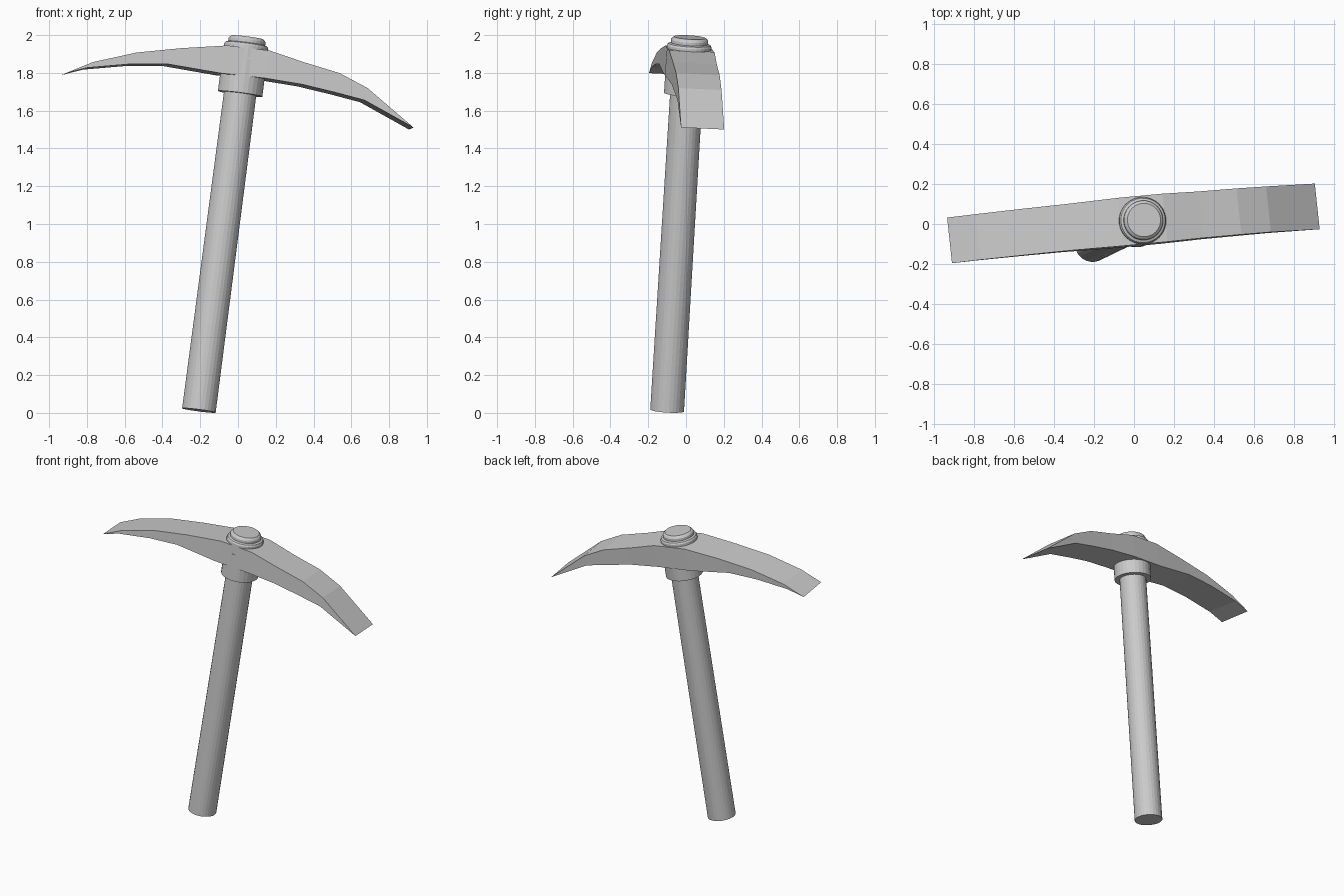
import bpy, bmesh, math
from mathutils import Vector, Matrix

if "Cube" in bpy.data.objects:
    bpy.data.objects.remove(bpy.data.objects["Cube"])

# Tilted frame: axis runs up the handle, across is the width of the head
TOP = Vector((0.05, 0.02, 1.988))
BOTTOM = Vector((-0.207, -0.10, 0.013))
axis = (TOP - BOTTOM).normalized()
across = Vector((-0.1, 1, 0))
across = (across - axis * across.dot(axis)).normalized()
along = across.cross(axis).normalized()
FRAME = Matrix((along, across, axis)).transposed().to_4x4()
FRAME.translation = TOP
LENGTH = (TOP - BOTTOM).length


def finish(bm, name):
    bmesh.ops.recalc_face_normals(bm, faces=bm.faces[:])
    mesh = bpy.data.meshes.new(name)
    bm.to_mesh(mesh)
    bm.free()
    obj = bpy.data.objects.new(name, mesh)
    bpy.context.collection.objects.link(obj)
    return obj


def turned(name, profile, sides=28):
    """Closed solid of revolution about the handle axis; profile = (radius, height)."""
    bm = bmesh.new()
    rings = []
    for r, h in profile:
        rings.append([bm.verts.new(FRAME @ Vector((r * math.cos(a), r * math.sin(a), h)))
                      for a in (2 * math.pi * i / sides for i in range(sides))])
    for a, b in zip(rings, rings[1:]):
        for i in range(sides):
            j = (i + 1) % sides
            bm.faces.new((a[i], a[j], b[j], b[i]))
    bm.faces.new(rings[0])
    bm.faces.new(rings[-1])
    return finish(bm, name)


# Handle, collar under the head, stepped cap on top
turned("handle", [(0.09, -LENGTH), (0.086, -0.06)])
turned("collar", [(0.119, -0.302), (0.119, -0.12)])
turned("cap", [(0.118, -0.11), (0.118, -0.047), (0.112, -0.037), (0.099, -0.032),
               (0.099, -0.016), (0.094, -0.008), (0.084, 0.0)])

# Head: cross-sections from the left tip to the right tip,
# (top x, top z, bottom x, bottom z, half width) as seen on the front face
sections = [
    (-0.770, 1.857, -0.797, 1.828, 0.115),
    (-0.537, 1.908, -0.574, 1.847, 0.116),
    (-0.300, 1.931, -0.373, 1.847, 0.117),
    (-0.056, 1.945, -0.097, 1.799, 0.121),
    (0.167, 1.918, 0.140, 1.772, 0.121),
    (0.347, 1.857, 0.336, 1.740, 0.117),
    (0.537, 1.799, 0.510, 1.698, 0.116),
    (0.685, 1.720, 0.669, 1.656, 0.115),
]
bm = bmesh.new()


def pair(x, z, half):
    """Front and back vertex of one edge running across the head."""
    x, z = x - 0.0115, z - 0.0055
    mid = Vector((x, -0.077 + 0.1 * x + 0.0487 * z, z))
    return [bm.verts.new(mid + across * s * half) for s in (-1, 1)]


tip_l = pair(-0.912, 1.799, 0.115)
tip_r = pair(0.929, 1.511, 0.115)
tops = [tip_l] + [pair(tx, tz, h) for tx, tz, _, _, h in sections] + [tip_r]
bots = [tip_l] + [pair(bx, bz, h) for _, _, bx, bz, h in sections] + [tip_r]
for i in range(len(tops) - 1):
    t0, t1, b0, b1 = tops[i], tops[i + 1], bots[i], bots[i + 1]
    bm.faces.new((t0[0], t1[0], t1[1], t0[1]))
    bm.faces.new((b0[0], b0[1], b1[1], b1[0]))
    for s in (0, 1):
        loop = list(dict.fromkeys((t0[s], b0[s], b1[s], t1[s])))
        bm.faces.new(loop)
finish(bm, "pick_head")
